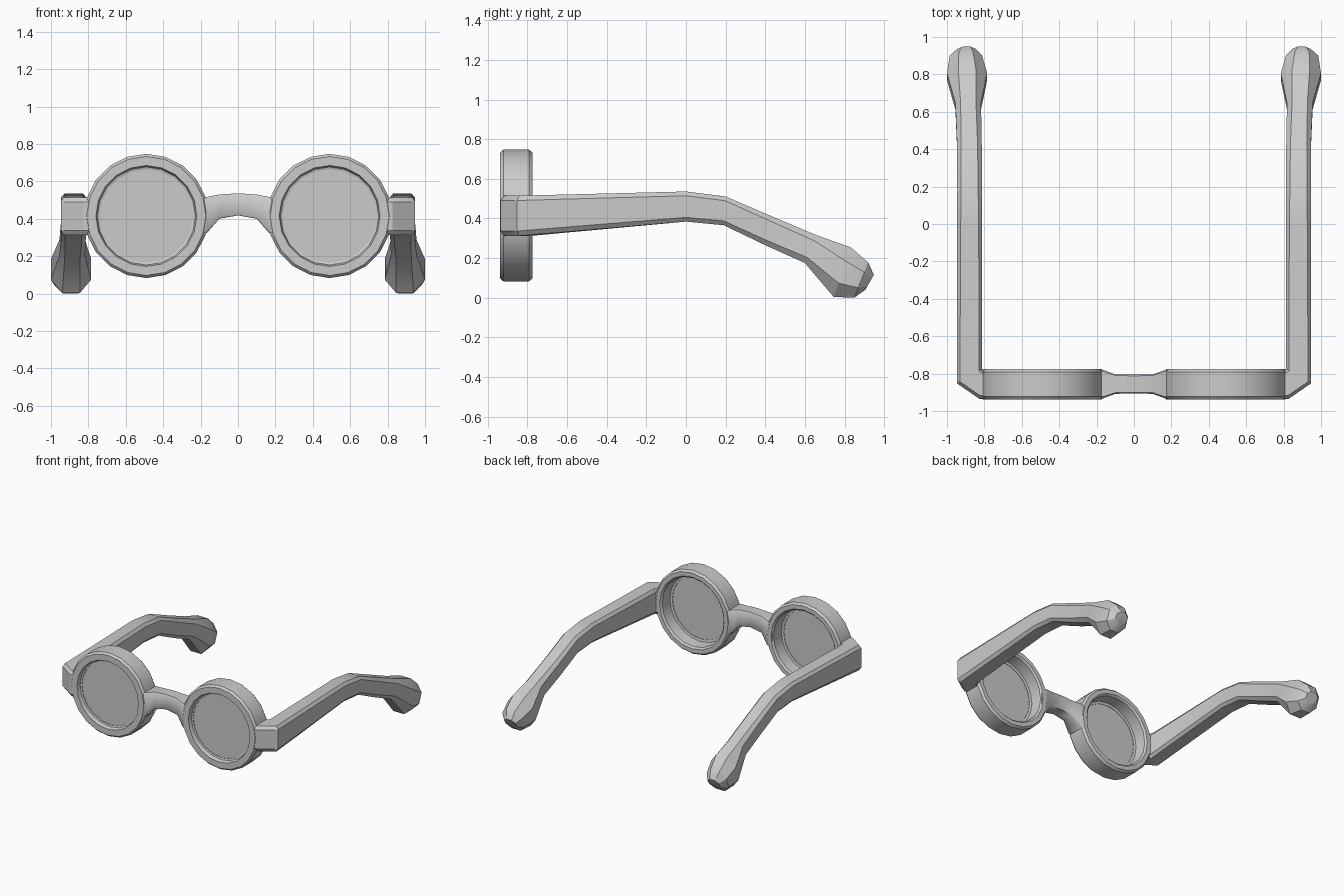
import bpy, bmesh, math
from mathutils import Vector

if "Cube" in bpy.data.objects:
    bpy.data.objects.remove(bpy.data.objects["Cube"])

CX, CZ, SIDES = 0.49, 0.415, 20


def finish(bm, name, mirror=True, angle=30):
    bmesh.ops.recalc_face_normals(bm, faces=bm.faces)
    me = bpy.data.meshes.new(name)
    bm.to_mesh(me)
    bm.free()
    me.shade_smooth()
    me.set_sharp_from_angle(angle=math.radians(angle))
    ob = bpy.data.objects.new(name, me)
    bpy.context.collection.objects.link(ob)
    if mirror:
        ob.modifiers.new("Mirror", 'MIRROR').use_axis[0] = True
    return ob


def skin(bm, rings, closed=False):
    """Bridge rings of points with quads; cap the ends unless closed."""
    vs = [[bm.verts.new(p) for p in r] for r in rings]
    n = len(vs[0])
    for k in range(len(vs) if closed else len(vs) - 1):
        a, b = vs[k], vs[(k + 1) % len(vs)]
        for i in range(n):
            j = (i + 1) % n
            bm.faces.new((a[i], a[j], b[j], b[i]))
    if not closed:
        bm.faces.new(vs[0])
        bm.faces.new(vs[-1])


def circle(r, y):
    return [(CX + r * math.sin(2 * math.pi * i / SIDES), y,
             CZ + r * math.cos(2 * math.pi * i / SIDES)) for i in range(SIDES)]


def chamfered(corners, f):
    """Eight-point section from four corners, cutting fraction f of each edge."""
    c = [Vector(p) for p in corners]
    out = []
    for i in range(4):
        a, b = c[i], c[(i + 1) % 4]
        out += [a.lerp(b, f), a.lerp(b, 1 - f)]
    return out


# round rims: lathed profile of (radius, y)
rim_profile = [(.332, -.922), (.332, -.792), (.318, -.775), (.285, -.775),
               (.272, -.788), (.268, -.88), (.250, -.884), (.250, -.906),
               (.262, -.910), (.270, -.938), (.318, -.938)]
bm = bmesh.new()
skin(bm, [circle(r, y) for r, y in rim_profile], closed=True)
finish(bm, "rim")

# lenses
bm = bmesh.new()
skin(bm, [circle(.256, -.902), circle(.256, -.888)])
finish(bm, "lens")

# nose bridge: (x, z low, z high, y front, y back)
half = [(0, .418, .536, -.906, -.806), (.10, .400, .530, -.908, -.804),
        (.165, .325, .517, -.932, -.780), (.215, .30, .505, -.935, -.778)]
stations = [(-s[0],) + s[1:] for s in reversed(half[1:])] + half
bm = bmesh.new()
skin(bm, [chamfered([(x, yf, lo), (x, yf, hi), (x, yb, hi), (x, yb, lo)], .06)
          for x, lo, hi, yf, yb in stations])
finish(bm, "bridge", mirror=False, angle=40)

# temples: end piece at the rim, mitred corner, then the arm and ear tip
rings = []
for (xi, yi), (xo, yo) in [((.775, -.78), (.775, -.936)), ((.81, -.78), (.825, -.936)),
                           ((.812, -.776), (.947, -.852))]:
    rings.append(chamfered([(xi, yi, .312), (xi, yi, .515),
                            (xo, yo, .515), (xo, yo, .312)], .12))
# (x inner, x outer, top y, top z, bottom y, bottom z, chamfer)
arm = [(.812, .945, 0, .536, 0, .384, .14), (.814, .945, .20, .511, .19, .366, .15),
       (.814, .946, .43, .412, .40, .265, .17), (.818, .955, .66, .315, .60, .175, .2),
       (.785, 1.0, .83, .255, .745, .004, .28), (.812, .985, .92, .178, .85, .0, .28),
       (.845, .945, .948, .115, .905, .04, .28)]
for xi, xo, ty, tz, by, bz, f in arm:
    rings.append(chamfered([(xi, by, bz), (xi, ty, tz), (xo, ty, tz), (xo, by, bz)], f))
bm = bmesh.new()
skin(bm, rings)
finish(bm, "temple")
